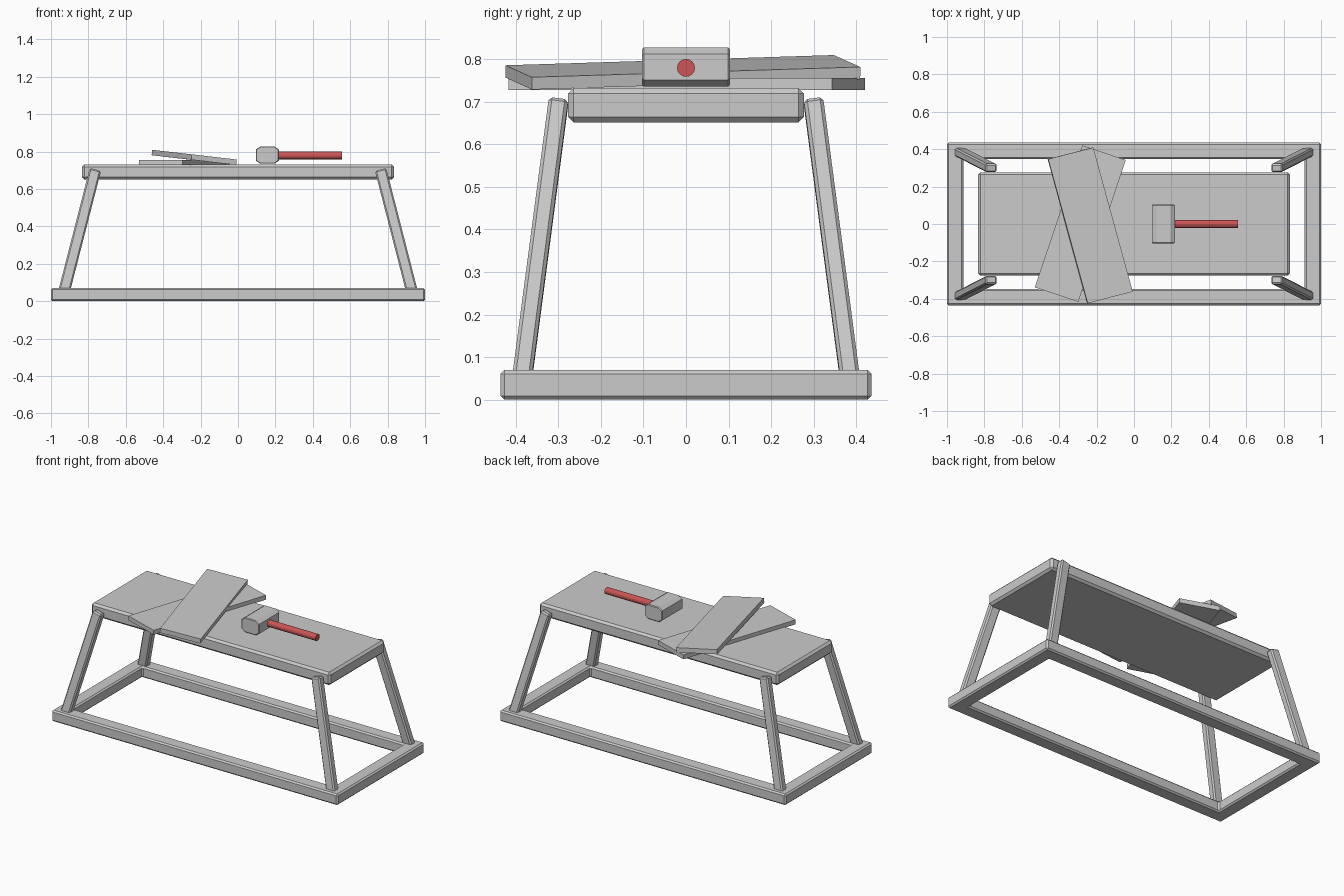
import bpy, bmesh
from math import sin, cos, radians
from mathutils import Vector

if "Cube" in bpy.data.objects:
    bpy.data.objects.remove(bpy.data.objects["Cube"])


def finish(name, bm, bevel=0.0):
    """Turn a bmesh into a named object, with optional chamfered edges."""
    bmesh.ops.recalc_face_normals(bm, faces=bm.faces)
    mesh = bpy.data.meshes.new(name)
    bm.to_mesh(mesh)
    bm.free()
    ob = bpy.data.objects.new(name, mesh)
    bpy.context.collection.objects.link(ob)
    if bevel:
        mod = ob.modifiers.new("chamfer", 'BEVEL')
        mod.width = bevel
        mod.segments = 1
        mod.limit_method = 'ANGLE'
        mod.angle_limit = radians(60)
    return ob


def box(name, centre, a, b, c, bevel=0.0):
    """Box given by its centre and three full edge vectors."""
    centre, a, b, c = (Vector(v) for v in (centre, a, b, c))
    bm = bmesh.new()
    bmesh.ops.create_cube(bm, size=1)
    for v in bm.verts:
        v.co = centre + a * v.co.x + b * v.co.y + c * v.co.z
    return finish(name, bm, bevel)


def prism(name, ring, offset, bevel=0.0):
    """Extrude a closed ring of points by an offset."""
    bm = bmesh.new()
    face = bm.faces.new([bm.verts.new(p) for p in ring])
    ext = bmesh.ops.extrude_face_region(bm, geom=[face], use_keep_orig=True)
    bmesh.ops.translate(bm, vec=offset, verts=[g for g in ext['geom'] if isinstance(g, bmesh.types.BMVert)])
    return finish(name, bm, bevel)


# Base frame: one rectangular ring swept from a square profile
bm = bmesh.new()
loops = []
for inset, z in ((0, 0), (0, 0.07), (0.088, 0.07), (0.088, 0)):
    x, y = 1 - inset, 0.435 - inset
    loops.append([bm.verts.new(p) for p in ((-x, -y, z), (x, -y, z), (x, y, z), (-x, y, z))])
for i in range(4):
    p, q = loops[i], loops[(i + 1) % 4]
    for j in range(4):
        k = (j + 1) % 4
        bm.faces.new((p[j], p[k], q[k], q[j]))
finish("base_frame", bm, 0.009)

# Bench top
box("bench_top", (0, 0, 0.691), (1.67, 0, 0), (0, 0.553, 0), (0, 0, 0.081), 0.013)

# Four splayed legs
for sx, side in ((-1, "left"), (1, "right")):
    for sy, end in ((-1, "front"), (1, "back")):
        foot = Vector((sx * 0.933, sy * 0.386, 0.04))
        top = Vector((sx * 0.763, sy * 0.299, 0.702))
        axis = top - foot
        wide = axis.cross(Vector((0, 1, 0))).normalized()
        deep = axis.cross(wide).normalized()
        box(f"{end}_{side}_leg", (foot + top) / 2, wide * 0.062, deep * 0.046, axis, 0.008)

# Lower plank lies flat, upper plank leans across it
t = radians(18.5)
box("lower_plank", (-0.287, 0.002, 0.741),
    (0.245 * cos(t), -0.245 * sin(t), 0), (0.8 * sin(t), 0.8 * cos(t), 0), (0, 0, 0.028))
length, width = Vector((0.211, -0.771, -0.024)), Vector((0.241, 0.062, -0.028))
normal = width.cross(length).normalized() * -0.029
if normal.z < 0:
    normal = -normal
box("upper_plank", Vector((-0.2325, -0.0075, 0.783)) - normal / 2, width, length, normal)

# Mallet head: eight-sided block along y
hx, hz, fx, fz = 0.062, 0.046, 0.038, 0.030
ring = [(0.157 + x, -0.103, 0.781 + z) for x, z in
        ((-fx, -hz), (fx, -hz), (hx, -fz), (hx, fz), (fx, hz), (-fx, hz), (-hx, fz), (-hx, -fz))]
prism("mallet_head", ring, (0, 0.206, 0), 0.004)

# Mallet handle: red round rod along x
ring = [(0.19, 0.021 * cos(radians(22.5 * i)), 0.779 + 0.021 * sin(radians(22.5 * i))) for i in range(16)]
handle = prism("mallet_handle", ring, (0.366, 0, 0))
red = bpy.data.materials.new("red_handle")
red.diffuse_color = (0.6, 0.09, 0.09, 1)
red.use_nodes = True
red.node_tree.nodes["Principled BSDF"].inputs["Base Color"].default_value = red.diffuse_color
handle.data.materials.append(red)
